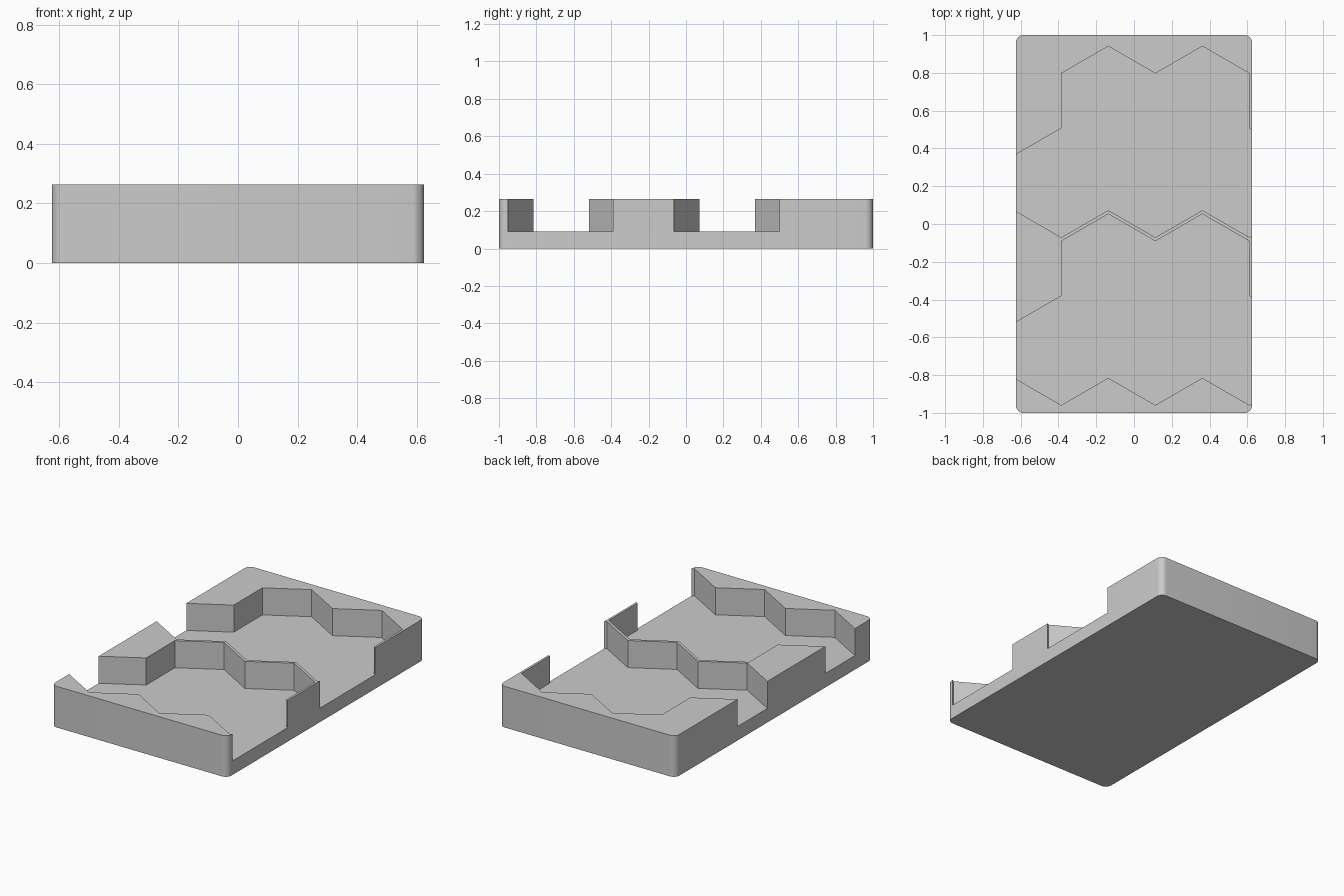
import bpy, bmesh, math

HALF_X, HALF_Y, HEIGHT, FLOOR, RADIUS = 0.625, 1.0, 0.264, 0.09, 0.04
STEP, RISE, SIDE = 0.249, 0.144, 0.29    # half width, slope rise and side of a hexagon
X0 = -0.385                              # first full zigzag corner
PITCH = 0.888                            # distance between the two channels

if "Cube" in bpy.data.objects:
    bpy.data.objects.remove(bpy.data.objects["Cube"])


def prism(name, outline, z0, z1):
    """Extrude a closed outline straight up."""
    bm = bmesh.new()
    face = bm.faces.new([bm.verts.new((x, y, z0)) for x, y in outline])
    top = bmesh.ops.extrude_face_region(bm, geom=[face])["geom"]
    bmesh.ops.translate(bm, vec=(0, 0, z1 - z0),
                        verts=[v for v in top if isinstance(v, bmesh.types.BMVert)])
    bmesh.ops.recalc_face_normals(bm, faces=bm.faces)
    mesh = bpy.data.meshes.new(name)
    bm.to_mesh(mesh)
    bm.free()
    obj = bpy.data.objects.new(name, mesh)
    bpy.context.collection.objects.link(obj)
    return obj


def rounded_rectangle(hx, hy, r, segments=10):
    points = []
    for corner, (sx, sy) in enumerate([(1, 1), (-1, 1), (-1, -1), (1, -1)]):
        for i in range(segments + 1):
            a = math.pi / 2 * (corner + i / segments)
            points.append((sx * (hx - r) + r * math.cos(a), sy * (hy - r) + r * math.sin(a)))
    return points


def channel_outline(y):
    """Row of joined hexagons, open at both ends; y is its lower valley line."""
    xs = [X0 + STEP * i for i in range(-1, 6)]
    lower = [(x, y + RISE * ((i + 1) % 2)) for i, x in enumerate(xs)]
    shoulder = y + 2 * RISE + SIDE
    upper = [(x, shoulder + SIDE + RISE * ((i + 1) % 2))
             for i, x in enumerate(xs) if 0 < i < 6]
    right, left = (xs[-1], shoulder - RISE), (xs[0], shoulder - RISE)
    return lower + [right, (xs[5], shoulder)] + upper[::-1] + [(xs[1], shoulder), left]


# Tray block with rounded corners
tray = prism("tray", rounded_rectangle(HALF_X, HALF_Y, RADIUS), 0, HEIGHT)
grey = bpy.data.materials.new("plain grey")
grey.use_nodes = True
grey.diffuse_color = (0.6, 0.6, 0.6, 1)
grey.node_tree.nodes["Principled BSDF"].inputs["Base Color"].default_value = (0.6, 0.6, 0.6, 1)
tray.data.materials.append(grey)

# Two zigzag channels cut down to the floor
cutters = []
for label, y in (("back", -0.071), ("front", -0.071 - PITCH)):
    cutter = prism(label + "_channel_cutter", channel_outline(y), FLOOR, HEIGHT + 0.2)
    cutter.hide_render = True
    cutter.data.materials.append(grey)
    cut = tray.modifiers.new(label + " channel", "BOOLEAN")
    cut.object, cut.operation, cut.solver = cutter, "DIFFERENCE", "EXACT"
    cutters.append(cutter)

# Apply the cuts, then smooth only the rounded corners
bpy.context.view_layer.objects.active = tray
tray.select_set(True)
for modifier in list(tray.modifiers):
    bpy.ops.object.modifier_apply(modifier=modifier.name)
for cutter in cutters:
    bpy.data.objects.remove(cutter)
bpy.ops.object.shade_smooth_by_angle(angle=math.radians(25))
